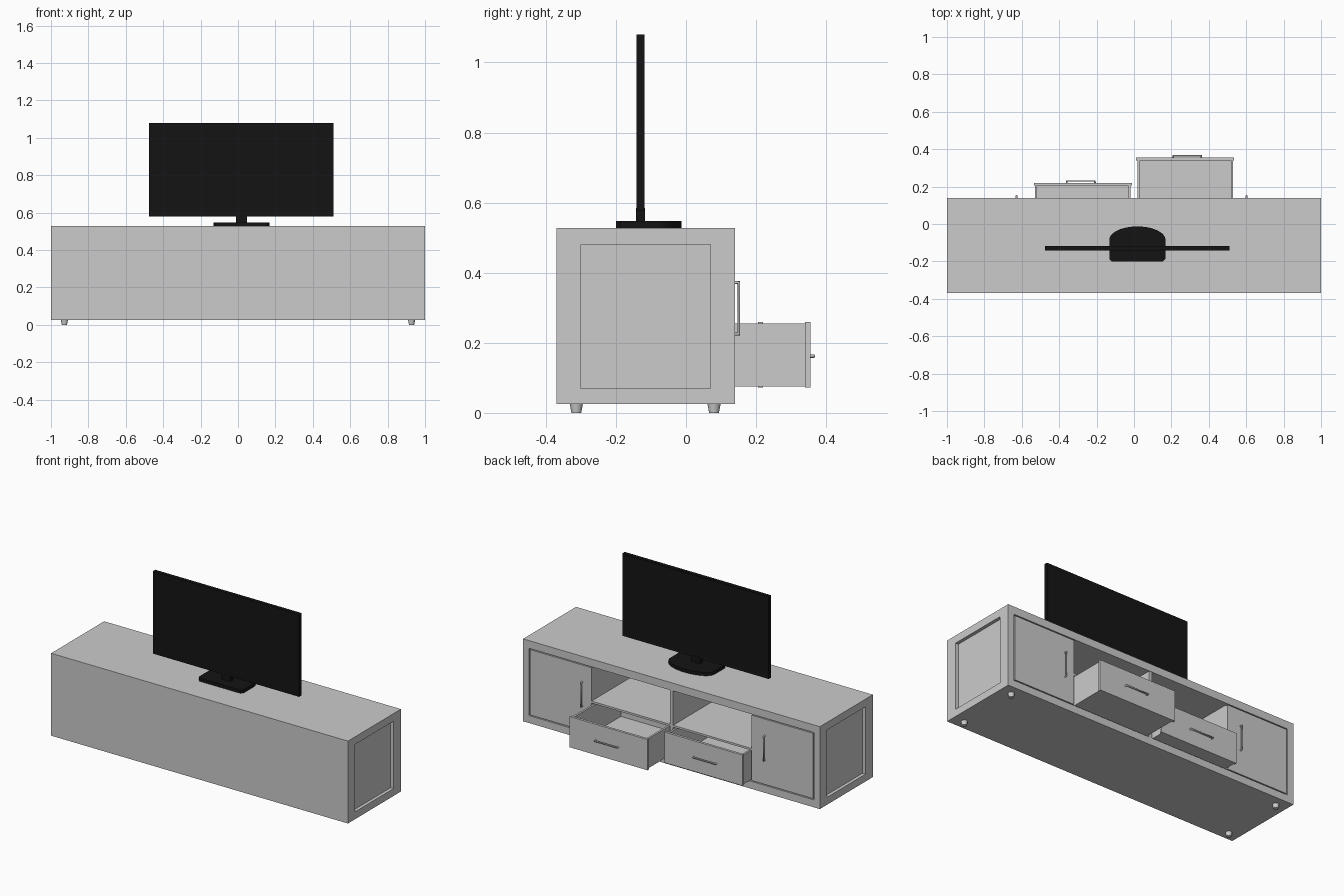
import bpy, bmesh, math

if "Cube" in bpy.data.objects:
    bpy.data.objects.remove(bpy.data.objects["Cube"])

black = bpy.data.materials.new("black_plastic")
black.diffuse_color = (0.007, 0.007, 0.007, 1)
black.use_nodes = True
black.node_tree.nodes["Principled BSDF"].inputs["Base Color"].default_value = black.diffuse_color


def finish(name, bm, mat=None):
    me = bpy.data.meshes.new(name)
    bmesh.ops.recalc_face_normals(bm, faces=bm.faces)
    bm.to_mesh(me)
    bm.free()
    ob = bpy.data.objects.new(name, me)
    bpy.context.collection.objects.link(ob)
    if mat:
        me.materials.append(mat)
    return ob


def add_box(bm, x, y, z):
    vs = bmesh.ops.create_cube(bm, size=1)["verts"]
    for v in vs:
        v.co = [(a + b) / 2 + c * (b - a) for (a, b), c in zip((x, y, z), v.co)]


def boxes(name, *specs, mat=None):
    bm = bmesh.new()
    for s in specs:
        add_box(bm, *s)
    return finish(name, bm, mat)


def mx(side, a, b):
    return tuple(sorted((side * a, side * b)))


def handle(name, pts):
    cu = bpy.data.curves.new(name, "CURVE")
    cu.dimensions = "3D"
    cu.bevel_depth = 0.005
    cu.bevel_resolution = 2
    cu.use_fill_caps = True
    sp = cu.splines.new("POLY")
    sp.points.add(len(pts) - 1)
    for p, co in zip(sp.points, pts):
        p.co = (*co, 1)
    ob = bpy.data.objects.new(name, cu)
    bpy.context.collection.objects.link(ob)


# cabinet carcass
Y0, Y1 = -0.37, 0.14
boxes("cabinet_top", ((-1, 1), (Y0, Y1), (0.48, 0.527)))
boxes("cabinet_bottom", ((-1, 1), (Y0, Y1), (0.025, 0.07)))
boxes("plain_wall", ((-0.96, 0.96), (Y0, Y0 + 0.015), (0.07, 0.48)))
boxes("centre_divider", ((-0.01, 0.01), (Y0 + 0.015, Y1 - 0.002), (0.07, 0.48)))
boxes("shelf", ((-0.54, 0.54), (Y0 + 0.015, Y1 - 0.002), (0.258, 0.27)))

for s, side in ((1, "right"), (-1, "left")):
    # corner posts around a recessed side panel
    boxes(side + "_posts",
          (mx(s, 0.96, 1), (Y0, -0.30), (0.07, 0.48)),
          (mx(s, 0.96, 1), (0.07, Y1), (0.07, 0.48)))
    boxes(side + "_side_panel", (mx(s, 0.96, 0.98), (-0.30, 0.07), (0.07, 0.48)))
    boxes(side + "_partition", (mx(s, 0.54, 0.56), (Y0 + 0.015, Y1 - 0.018), (0.07, 0.48)))
    # flush door with a narrow gap
    boxes(side + "_door", (mx(s, 0.54, 0.953), (Y1 - 0.018, Y1), (0.076, 0.474)))
    hx = s * 0.615 - 0.014
    handle(side + "_door_handle", [(hx, Y1 - 0.002, 0.225), (hx, 0.151, 0.225),
                                   (hx, 0.151, 0.372), (hx, Y1 - 0.002, 0.372)])
    # tapered feet
    for y, end in ((-0.313, "front"), (0.08, "back")):
        bm = bmesh.new()
        bmesh.ops.create_cone(bm, cap_ends=True, segments=20, radius1=0.014, radius2=0.019, depth=0.027)
        bmesh.ops.translate(bm, vec=(s * 0.928, y, 0.0135), verts=bm.verts)
        foot = finish(f"{side}_{end}_foot", bm)
        bpy.context.view_layer.objects.active = foot
        foot.select_set(True)
        bpy.ops.object.shade_smooth_by_angle()
        foot.select_set(False)

# drawers, pulled out by different amounts
for s, front, name in ((1, 0.355, "right"), (-1, 0.22, "left")):
    back, inner, t = front - 0.48, front - 0.015, 0.012
    boxes(name + "_drawer_box",
          (mx(s, 0.02, 0.53), (back, inner), (0.075, 0.075 + t)),
          (mx(s, 0.02, 0.02 + t), (back, inner), (0.075, 0.255)),
          (mx(s, 0.53 - t, 0.53), (back, inner), (0.075, 0.255)),
          (mx(s, 0.02 + t, 0.53 - t), (back, back + t), (0.075, 0.255)))
    boxes(name + "_drawer_front", (mx(s, 0.01, 0.535), (inner, front), (0.073, 0.26)))
    cx = s * 0.284
    handle(name + "_drawer_handle", [(cx - 0.075, front - 0.002, 0.162), (cx - 0.075, front + 0.01, 0.162),
                                     (cx + 0.075, front + 0.01, 0.162), (cx + 0.075, front - 0.002, 0.162)])

# television screen with a shallow bezel on the viewing side
CX = 0.018
bm = bmesh.new()
add_box(bm, (CX - 0.493, CX + 0.493), (-0.141, -0.118), (0.578, 1.08))
bm.normal_update()
face = max(bm.faces, key=lambda f: f.normal.y)
bmesh.ops.inset_region(bm, faces=[face], thickness=0.015, depth=-0.002)
finish("screen", bm, black)

# stand: neck and base with one rounded side
boxes("stand_neck", ((CX - 0.03, CX + 0.03), (-0.142, -0.117), (0.54, 0.585)), mat=black)
arc = [(CX + 0.15 * math.cos(a), -0.085 + 0.072 * math.sin(a))
       for a in (math.pi * i / 24 for i in range(25))]
outline = arc + [(CX - 0.15, -0.187), (CX - 0.137, -0.2), (CX + 0.137, -0.2), (CX + 0.15, -0.187)]
bm = bmesh.new()
f = bm.faces.new([bm.verts.new((x, y, 0.527)) for x, y in outline])
ext = bmesh.ops.extrude_face_region(bm, geom=[f])["geom"]
bmesh.ops.translate(bm, vec=(0, 0, 0.02), verts=[g for g in ext if isinstance(g, bmesh.types.BMVert)])
finish("stand_base", bm, black)
